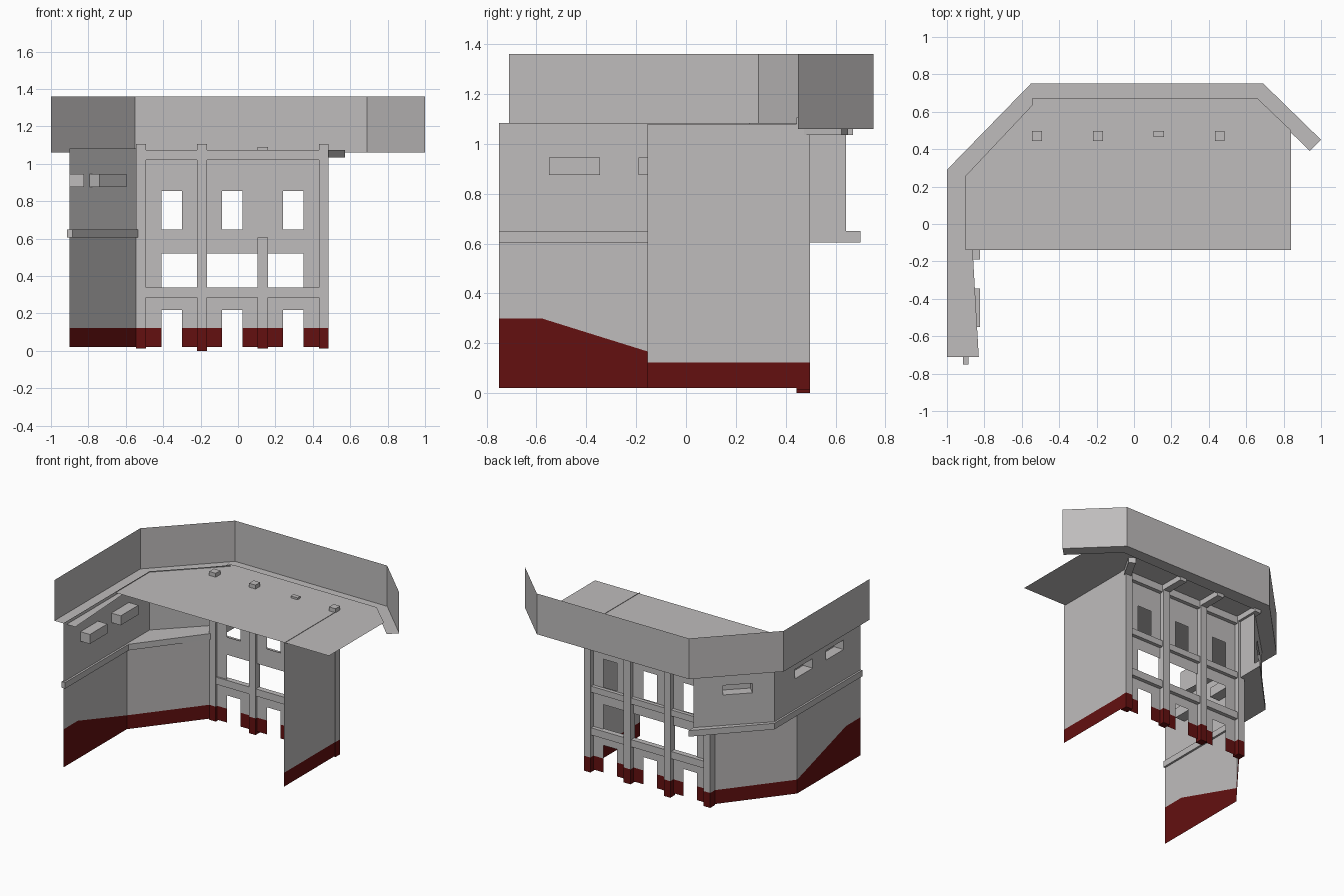
import bpy, bmesh, math
from mathutils import Vector, Matrix

if "Cube" in bpy.data.objects:
    bpy.data.objects.remove(bpy.data.objects["Cube"])


def material(name, rgb):
    m = bpy.data.materials.new(name)
    m.use_nodes = True
    m.diffuse_color = (*rgb, 1)
    node = m.node_tree.nodes["Principled BSDF"]
    node.inputs["Base Color"].default_value = (*rgb, 1)
    node.inputs["Roughness"].default_value = 0.9
    return m


GREY = material("warm grey plaster", (0.52, 0.505, 0.505))
RED = material("dark red base paint", (0.125, 0.005, 0.005))
BASE, GROUND, TRIM = 0.02, 0.0, 0.122


def finish(name, bm, base_paint=True):
    bmesh.ops.remove_doubles(bm, verts=bm.verts, dist=0.0001)
    for f in bm.faces:
        f.material_index = int(base_paint and f.calc_center_median().z < TRIM)
    me = bpy.data.meshes.new(name)
    bm.to_mesh(me)
    bm.free()
    me.materials.append(GREY)
    me.materials.append(RED)
    ob = bpy.data.objects.new(name, me)
    bpy.context.collection.objects.link(ob)
    return ob


def face(bm, pts):
    return bm.faces.new([bm.verts.new(p) for p in pts])


def panel(name, p0, p1, z0, z1, holes=(), depth=0):
    """Upright sheet from p0 to p1; holes are (u0, u1, z0, z1) along its length.
    A depth turns each hole into a closed recess on the right of the path."""
    p0, p1 = Vector((*p0, 0)), Vector((*p1, 0))
    run = p1 - p0
    length, d = run.length, run.normalized()
    n = Vector((d.y, -d.x, 0))
    us = sorted({0, length, *(u for h in holes for u in h[:2])})
    zs = {z0, z1, *(z for h in holes for z in h[2:])}
    if z0 < TRIM < z1:
        zs.add(TRIM)
    zs = sorted(zs)
    bm = bmesh.new()

    def at(u, z, off=0):
        return p0 + d * u + n * off + Vector((0, 0, z))

    for a, b in zip(us, us[1:]):
        for c, e in zip(zs, zs[1:]):
            u, z = (a + b) / 2, (c + e) / 2
            if not any(h[0] < u < h[1] and h[2] < z < h[3] for h in holes):
                face(bm, [at(a, c), at(b, c), at(b, e), at(a, e)])
    if depth:
        for a, b, c, e in holes:
            rim = [(a, c), (b, c), (b, e), (a, e)]
            face(bm, [at(*r, depth) for r in rim])
            for r, s in zip(rim, rim[1:] + rim[:1]):
                face(bm, [at(*r), at(*s), at(*s, depth), at(*r, depth)])
    return finish(name, bm)


def prism(name, pts, z0, z1):
    bm = bmesh.new()
    f = face(bm, [(x, y, z0) for x, y in pts])
    if z1 > z0:
        ret = bmesh.ops.extrude_face_region(bm, geom=[f])
        moved = [v for v in ret["geom"] if isinstance(v, bmesh.types.BMVert)]
        bmesh.ops.translate(bm, verts=moved, vec=(0, 0, z1 - z0))
        if f.is_valid is False:
            face(bm, [(x, y, z0) for x, y in pts])
        bmesh.ops.remove_doubles(bm, verts=bm.verts, dist=0.0001)
        bmesh.ops.recalc_face_normals(bm, faces=bm.faces)
    return finish(name, bm)


def box(name, lo, hi, angle=0):
    lo, hi = Vector(lo), Vector(hi)
    size = hi - lo
    bm = bmesh.new()
    bmesh.ops.create_cube(bm, size=1, matrix=Matrix.Translation((lo + hi) / 2)
                          @ Matrix.Rotation(angle, 4, "Z") @ Matrix.Diagonal((*size, 1)))
    if lo.z < TRIM < hi.z:
        bmesh.ops.bisect_plane(bm, geom=bm.verts[:] + bm.edges[:] + bm.faces[:],
                               plane_co=(0, 0, TRIM), plane_no=(0, 0, 1))
    return finish(name, bm)


# Back wall with doors, a wide middle opening and upper windows
WALL_Y, WALL_L, WALL_R = 0.46, -0.54, 0.48
bays = [(-0.41, -0.3), (-0.085, 0.025), (0.24, 0.35)]
openings = [(-0.41 - WALL_L, 0.35 - WALL_L, 0.3, 0.52)]
for a, b in bays:
    openings.append((a - WALL_L, b - WALL_L, BASE, 0.22))
    openings.append((a - WALL_L, b - WALL_L, 0.65, 0.855))
panel("back_wall", (WALL_L, WALL_Y), (WALL_R, WALL_Y), BASE, 1.075, openings)

# Columns
for i, x in enumerate((-0.545, -0.22, 0.105, 0.432)):
    foot = GROUND if i == 1 else 0.012
    if i == 2:
        box("column_3_lower", (x, 0.443, foot), (x + 0.055, 0.497, 0.605))
        box("column_3_upper", (x, 0.465, 0.605), (x + 0.055, 0.497, 1.09))
    else:
        box(f"column_{i + 1}", (x, 0.443, foot), (x + 0.053, 0.497, 1.105))
    # Roof brackets reaching out to the parapet
    if i < 3:
        box(f"roof_bracket_{i + 1}", (x, 0.46, 1.035), (x + 0.053, 0.67, 1.075))
box("roof_bracket_4", (0.475, 0.45, 1.035), (0.525, 0.65, 1.075), math.radians(-30))

# Horizontal beams
for name, y0, z0, z1 in (("lower_beam", 0.448, 0.285, 0.338),
                         ("middle_beam", 0.462, 0.6, 0.645),
                         ("top_beam", 0.45, 1.02, 1.073)):
    box(name, (-0.5, y0, z0), (0.46, 0.488, z1))

# Side wall on the left
panel("left_wall", (0.482, -0.155), (0.482, 0.46), BASE, 1.079)

# Right lower wall with sloping base paint
X, FRONT, CORNER = -0.9, -0.75, -0.01
slope = [(CORNER, TRIM), (-0.58, 0.3), (FRONT, 0.3)]
bm = bmesh.new()
face(bm, [(X, y, z) for y, z in [(FRONT, BASE), (CORNER, BASE)] + slope])
face(bm, [(X, y, z) for y, z in slope[::-1] + [(CORNER, 0.63), (FRONT, 0.63)]])
wall = finish("right_lower_wall", bm, False)
wall.data.polygons[0].material_index = 1
panel("right_lower_diagonal_wall", (X, CORNER), (-0.535, 0.455), BASE, 0.63)

# Floor ledge between the storeys
prism("floor_ledge", [(-0.914, FRONT), (-0.885, FRONT), (-0.885, CORNER),
                      (-0.53, 0.45), (-0.51, 0.45), (-0.51, 0.7), (-0.914, 0.275)],
      0.605, 0.65)

# Right upper walls with slit windows recessed inward
SLIT = (0.875, 0.945)
panel("right_upper_wall", (X, FRONT), (X, 0.255), 0.63, 1.083,
      [(0.2, 0.405, *SLIT), (0.56, 0.765, *SLIT)], 0.077)
panel("right_upper_diagonal_wall", (X, 0.255), (-0.51, 0.642), 0.63, 1.083,
      [(0.15, 0.35, *SLIT)], 0.077)
panel("upper_return_wall", (-0.51, 0.642), (-0.51, 0.46), 0.63, 1.045)

# Roof sheet
prism("roof", [(-0.9, -0.14), (0.84, -0.14), (0.84, 0.5), (0.66, 0.672),
               (-0.51, 0.672), (-0.9, 0.258)], 1.076, 1.076)

# Parapet sheets and the ledge at their foot
outer = [(-1, -0.71), (-1, 0.29), (-0.55, 0.752), (0.69, 0.752), (1, 0.45)]
inner = [(-0.83, -0.71), (-0.885, 0.25), (-0.505, 0.65), (0.655, 0.67), (0.94, 0.39)]
bm = bmesh.new()
for i in range(len(outer) - 1):
    a, b = outer[i], outer[i + 1]
    face(bm, [(*a, 1.06), (*b, 1.06), (*b, 1.36), (*a, 1.36)])
    face(bm, [(*a, 1.06), (*b, 1.06), (*inner[i + 1], 1.06), (*inner[i], 1.06)])
finish("parapet", bm)
